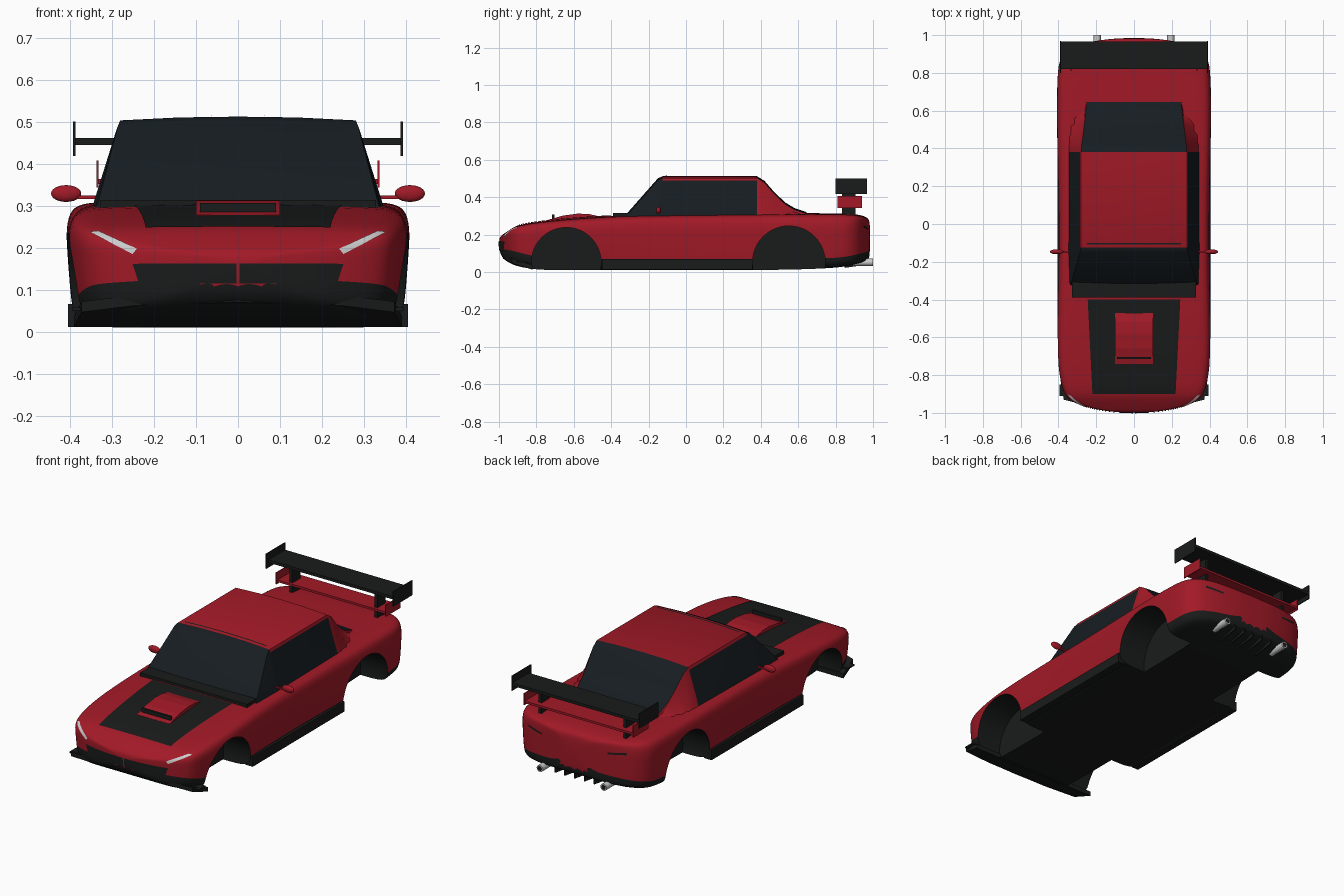
import bpy, bmesh, math
from mathutils import Vector

cube = bpy.data.objects.get("Cube")
if cube:
    bpy.data.objects.remove(cube, do_unlink=True)


def material(name, rgb):
    mat = bpy.data.materials.new(name)
    mat.use_nodes = True
    mat.diffuse_color = (*rgb, 1)
    bsdf = mat.node_tree.nodes["Principled BSDF"]
    bsdf.inputs["Base Color"].default_value = (*rgb, 1)
    bsdf.inputs["Roughness"].default_value = 0.5
    return mat


RED = material("red_paint", (0.36, 0.01, 0.02))
BLACK = material("black_trim", (0.01, 0.011, 0.011))
GLASS = material("dark_glass", (0.008, 0.012, 0.015))
LAMP = material("lamp_white", (0.75, 0.75, 0.75))
METAL = material("bright_metal", (0.6, 0.6, 0.6))


def finish(name, bm, mats):
    bmesh.ops.recalc_face_normals(bm, faces=bm.faces)
    mesh = bpy.data.meshes.new(name)
    bm.to_mesh(mesh)
    bm.free()
    for m in mats:
        mesh.materials.append(m)
    ob = bpy.data.objects.new(name, mesh)
    bpy.context.collection.objects.link(ob)
    return ob


def activate(ob):
    bpy.ops.object.select_all(action='DESELECT')
    ob.select_set(True)
    bpy.context.view_layer.objects.active = ob


def smooth(ob, degrees=35):
    activate(ob)
    bpy.ops.object.shade_smooth_by_angle(angle=math.radians(degrees))


def loft(name, sections, mats, pick):
    """Skin half profiles (y, [(x, z)...]) mirrored over x = 0."""
    bm = bmesh.new()
    rings = []
    for y, half in sections:
        ring = half + [(-x, z) for x, z in half[-2:0:-1]]
        rings.append([bm.verts.new((x, y, z)) for x, z in ring])
    n, rows = len(rings[0]), len(sections[0][1]) - 1
    for i, (a, b) in enumerate(zip(rings, rings[1:])):
        for k in range(n):
            j = (k + 1) % n
            f = bm.faces.new((a[k], a[j], b[j], b[k]))
            f.material_index = pick(i, min(k, 2 * rows - 1 - k))
    bm.faces.new(rings[0])
    bm.faces.new(rings[-1])
    return finish(name, bm, mats)


def box(name, x, y, z, mat):
    """Box from (low, high) ranges."""
    bm = bmesh.new()
    bmesh.ops.create_cube(bm, size=1)
    for v in bm.verts:
        v.co = [r[0] + (c + 0.5) * (r[1] - r[0]) for c, r in zip(v.co, (x, y, z))]
    return finish(name, bm, [mat])


def prism(name, pts, offset, mat):
    """Extrude a closed outline of 3D points along offset."""
    bm = bmesh.new()
    face = bm.faces.new([bm.verts.new(p) for p in pts])
    new = bmesh.ops.extrude_face_region(bm, geom=[face])["geom"]
    verts = [g for g in new if isinstance(g, bmesh.types.BMVert)]
    bmesh.ops.translate(bm, verts=verts, vec=offset)
    return finish(name, bm, [mat])


def tube(name, center, radius, length, axis, mats, segs=24):
    bm = bmesh.new()
    bmesh.ops.create_cone(bm, cap_ends=True, segments=segs, radius1=radius,
                          radius2=radius, depth=length)
    turn = Vector((0, 0, 1)).rotation_difference(Vector(axis)).to_matrix()
    for v in bm.verts:
        v.co = turn @ v.co + Vector(center)
    for f in bm.faces:
        f.material_index = len(mats) - 1
    return finish(name, bm, mats)


def decal(name, quad, target, axis, mat, steps=10, lift=0.003):
    """Grid patch dropped onto a surface: -Z for tops, +Y nose, -Y tail."""
    bm = bmesh.new()
    a, b, c, d = map(Vector, quad)
    grid = [[bm.verts.new(a.lerp(b, s / steps).lerp(d.lerp(c, s / steps), t / steps))
             for s in range(steps + 1)] for t in range(steps + 1)]
    for r, q in zip(grid, grid[1:]):
        for s in range(steps):
            bm.faces.new((r[s], r[s + 1], q[s + 1], q[s]))
    ob = finish(name, bm, [mat])
    mod = ob.modifiers.new("Drop", 'SHRINKWRAP')
    mod.target, mod.wrap_method = target, 'PROJECT'
    mod.wrap_mode, mod.offset = 'ABOVE_SURFACE', lift
    mod.use_project_x = False
    mod.use_project_y, mod.use_project_z = axis[1] == "Y", axis[1] == "Z"
    mod.use_positive_direction = axis[0] == "+"
    mod.use_negative_direction = axis[0] == "-"
    smooth(ob)
    return ob


# Body shell: y, half width, underside, trim line, top
STATIONS = [
    (-1.0, .08, .11, .13, .185), (-.978, .23, .07, .125, .2), (-.94, .335, .045, .12, .226),
    (-.9, .37, .03, .11, .25), (-.8, .395, .01, .075, .265), (-.62, .407, .01, .06, .285),
    (-.3, .397, .01, .06, .303), (.1, .395, .01, .06, .306), (.5, .407, .01, .06, .31),
    (.8, .405, .02, .06, .31), (.88, .39, .035, .075, .308), (.94, .335, .05, .09, .3),
    (.97, .21, .065, .1, .287), (.985, .08, .075, .11, .27)]
SIDE = [(1, .45), (1.01, .72), (.99, .9), (.93, .985), (.75, 1), (.4, 1.01), (0, 1.02)]


def body_half(w, low, trim, top):
    base = [(0, low), (w * .6, low), (w * .95, low), (w * .985, trim)]
    return base + [(w * x, trim + f * (top - trim)) for x, f in SIDE]


body = loft("body", [(s[0], body_half(*s[1:])) for s in STATIONS],
            [RED, BLACK], lambda i, row: int(row < 3))
body.modifiers.new("Round", 'SUBSURF').levels = 2
activate(body)
bpy.ops.object.modifier_apply(modifier="Round")

# Wheel wells
for y, r in ((-.64, .186), (.55, .194)):
    for s in (-1, 1):
        cutter = tube("well_cutter", (s * .36, y, .052), r, .26, (1, 0, 0), [RED, BLACK], 48)
        cutter.hide_render = True
        cut = body.modifiers.new("Well", 'BOOLEAN')
        cut.operation, cut.solver, cut.object = 'DIFFERENCE', 'EXACT', cutter
        activate(body)
        bpy.ops.object.modifier_apply(modifier="Well")
        bpy.data.objects.remove(cutter, do_unlink=True)
smooth(body)

# Cabin: y, base half width, roof half width, roof height
CABIN = [(-.33, .345, .338, .288), (-.15, .352, .285, .492), (-.125, .352, .28, .503),
         (.38, .352, .28, .503), (.42, .352, .277, .478), (.47, .352, .27, .42),
         (.53, .35, .263, .363), (.58, .35, .256, .333), (.645, .34, .25, .311)]


def cabin_half(base, top, z):
    drop = min(.014, (z - .28) / 3)
    return [(0, .28), (base, .28), (top + .005, z - drop), (top, z),
            (top * .5, z + .007), (0, z + .009)]


def cabin_mat(i, row):
    if i < 2:
        return 1
    if i == 2:
        return int(row == 1)
    return int(row > 2)


cabin = loft("cabin", [(c[0], cabin_half(*c[1:])) for c in CABIN], [RED, GLASS], cabin_mat)
smooth(cabin, 25)
decal("roof_seam", [(-.25, -.108, .7), (.25, -.108, .7), (.25, -.1, .7), (-.25, -.1, .7)],
      cabin, "-Z", BLACK)

# Hood panel, scoop and cowl
decal("hood_panel", [(-.22, -.9, .6), (.22, -.9, .6), (.245, -.4, .6), (-.245, -.4, .6)],
      body, "-Z", BLACK, 16)
scoop = [(-.75, .262), (-.74, .278), (-.66, .301), (-.58, .312), (-.52, .31), (-.44, .292), (-.44, .27)]
prism("hood_scoop", [(-.1, y, z) for y, z in scoop], (.2, 0, 0), RED)
box("scoop_slot", (-.09, .09), (-.716, -.704), (.275, .306), BLACK)
box("cowl", (-.328, .328), (-.39, -.28), (.292, .314), BLACK)

# Front lip following the rising nose
plan = [(.39, -.82), (.372, -.93), (.25, -.96), (0, -.978)]
plan += [(-x, y) for x, y in reversed(plan[:-1])]
prism("front_lip", [(x, y, .012 + max(0, -.86 - y) * .5) for x, y in plan], (0, 0, .025), BLACK)

for s, side in ((1, "left"), (-1, "right")):
    def span(a, b):
        return sorted((s * a, s * b))

    # Lamps and grille halves
    lamp = [(.352, .236), (.332, .238), (.24, .197), (.25, .185)]
    decal(side + "_headlight", [(s * x, -1.05, z) for x, z in lamp], body, "+Y", LAMP)
    grille = [(.004, .162), (.25, .162), (.235, .115), (.004, .115)]
    decal(side + "_grille", [(s * x, -1.05, z) for x, z in grille], body, "+Y", BLACK)
    tail = [(.2, .236), (.3, .25), (.3, .238), (.2, .226)]
    decal(side + "_tail_lamp", [(s * x, 1.05, z) for x, z in tail], body, "-Y", BLACK)

    # Skirt and canard
    box(side + "_skirt", span(.36, .405), (-.45, .355), (.012, .066), BLACK)
    box(side + "_canard", span(.27, .395), (-.91, -.85), (.05, .058), BLACK)

    # Mirror
    bm = bmesh.new()
    bmesh.ops.create_uvsphere(bm, u_segments=20, v_segments=12, radius=1)
    for v in bm.verts:
        v.co = (s * .409 + v.co.x * .036, -.147 + v.co.y * .013, .329 + v.co.z * .02)
    smooth(finish(side + "_mirror", bm, [RED]), 60)
    box(side + "_mirror_stalk", span(.33, .4), (-.152, -.142), (.316, .324), RED)

    # Wing supports and end plates
    box(side + "_wing_post", span(.25, .268), (.835, .905), (.295, .45), BLACK)
    box(side + "_wing_end_plate", span(.387, .392), (.8, .968), (.418, .5), BLACK)
    box(side + "_lower_end_plate", span(.332, .337), (.81, .94), (.343, .407), RED)

    # Exhaust
    smooth(tube(side + "_exhaust", (s * .195, .945, .052), .019, .11, (0, 1, 0), [METAL]))
    smooth(tube(side + "_exhaust_bore", (s * .195, .99, .052), .013, .021, (0, 1, 0), [BLACK]))

# Wing blades
box("upper_wing", (-.39, .39), (.82, .965), (.445, .461), BLACK)
box("lower_wing", (-.335, .335), (.82, .935), (.352, .364), RED)

# Diffuser fins
for i in range(-2, 3):
    x = i * .06
    prism(f"diffuser_fin_{i + 3}", [(x - .003, .84, .04), (x - .003, .85, .022),
          (x - .003, .975, .04), (x - .003, .975, .085)], (.006, 0, 0), BLACK)
